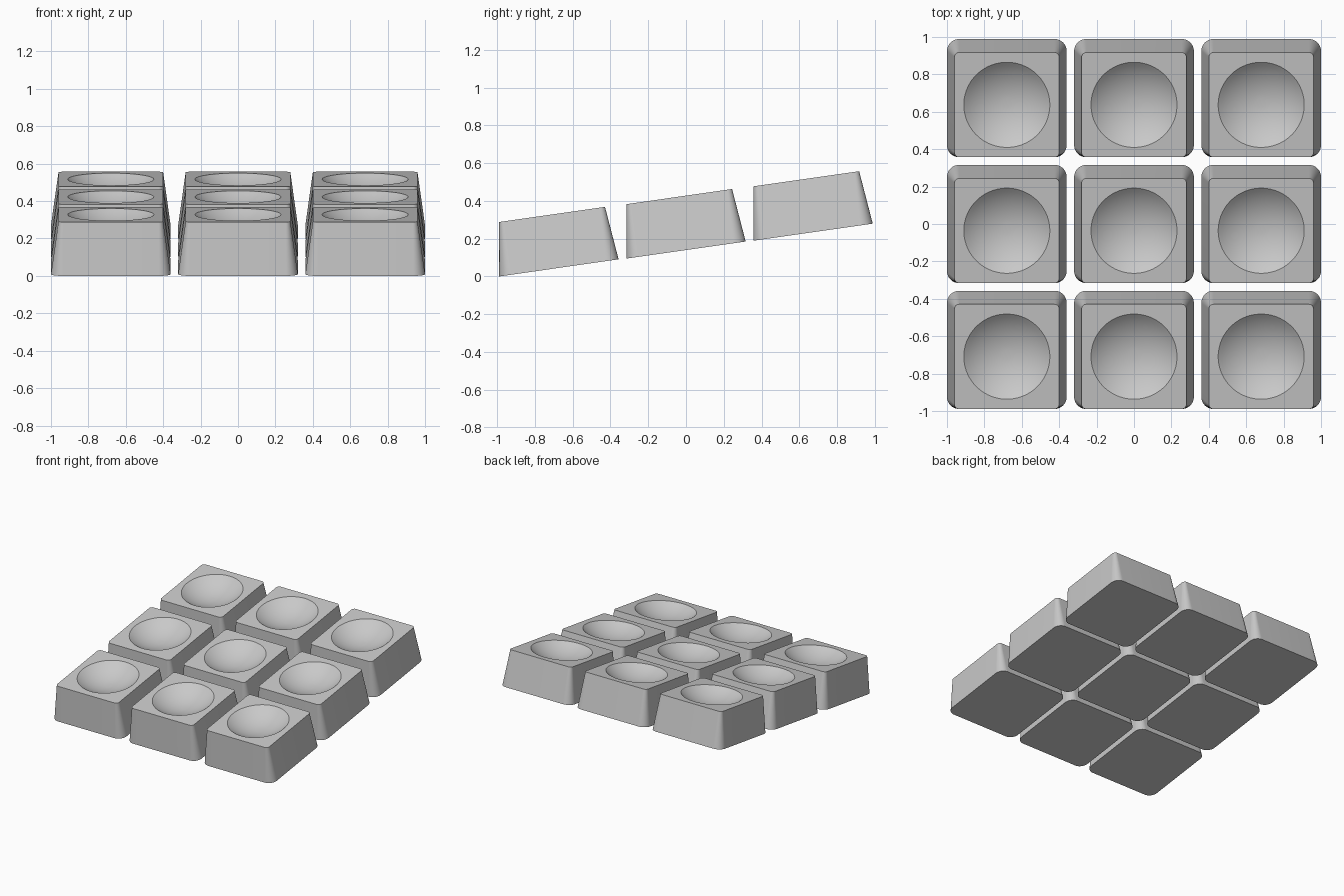
import bpy, bmesh, math
from mathutils import Vector

old = bpy.data.objects.get("Cube")
if old:
    bpy.data.objects.remove(old, do_unlink=True)

TILT = math.atan(0.143)
PER_CORNER = 16
SEGMENTS = 4 * PER_CORNER
DISH_RADIUS, DISH_ANGLE, DISH_RINGS = 0.23, math.radians(38), 10

grey = bpy.data.materials.new("light grey plastic")
grey.use_nodes = True
grey.diffuse_color = (0.58, 0.58, 0.58, 1)
grey.node_tree.nodes["Principled BSDF"].inputs["Base Color"].default_value = grey.diffuse_color


def rounded_ring(bm, half_width, depth, radius, height):
    """Rounded rectangle on the tilted plane, its front edge at y = 0."""
    ring = []
    for corner, (sx, sy) in enumerate([(1, 1), (-1, 1), (-1, -1), (1, -1)]):
        cx = sx * (half_width - radius)
        cy = depth / 2 + sy * (depth / 2 - radius)
        for j in range(PER_CORNER):
            a = math.pi / 2 * (corner + j / (PER_CORNER - 1))
            x, y = cx + radius * math.cos(a), cy + radius * math.sin(a)
            ring.append(bm.verts.new((x, y, height + y * math.tan(TILT))))
    return ring


def dish_ring(bm, centre, angle):
    """Circle of the spherical dish at the given angle from its axis."""
    sphere = DISH_RADIUS / math.sin(DISH_ANGLE)
    along = Vector((0, math.cos(TILT), math.sin(TILT)))
    normal = Vector((0, -math.sin(TILT), math.cos(TILT)))
    r = sphere * math.sin(angle)
    drop = sphere * (math.cos(angle) - math.cos(DISH_ANGLE))
    ring = []
    for i in range(SEGMENTS):
        a = math.tau * (i + 0.5) / SEGMENTS
        ring.append(bm.verts.new(centre + Vector((r * math.cos(a), 0, 0))
                                 + along * r * math.sin(a) - normal * drop))
    return ring


def bridge(bm, a, b):
    for i in range(len(a)):
        j = (i + 1) % len(a)
        bm.faces.new((a[i], a[j], b[j], b[i]))


# One key: flat base, tapered walls, sloping top with a round dish
bm = bmesh.new()
rings = [rounded_ring(bm, 0.32, 0.632, 0.065, 0),
         rounded_ring(bm, 0.28, 0.56, 0.025, 0.288)]
centre = Vector((0, 0.28, 0.288 + 0.28 * math.tan(TILT)))
rings += [dish_ring(bm, centre, DISH_ANGLE * k / DISH_RINGS)
          for k in range(DISH_RINGS, 0, -1)]
for lower, upper in zip(rings, rings[1:]):
    bridge(bm, lower, upper)
bm.faces.new(rings[0][::-1])
bm.faces.new(rings[-1])
bmesh.ops.recalc_face_normals(bm, faces=bm.faces)
mesh = bpy.data.meshes.new("key")
bm.to_mesh(mesh)
bm.free()
mesh.materials.append(grey)

# Three rows of three keys, each row a step higher
bpy.ops.object.select_all(action='DESELECT')
for row, row_name in enumerate(("front", "middle", "back")):
    for col, col_name in enumerate(("right", "centre", "left")):
        key = bpy.data.objects.new(f"{row_name}_{col_name}_key", mesh)
        key.location = (0.68 * (col - 1), 0.673 * (row - 1) - 0.316, 0.0945 * row)
        bpy.context.collection.objects.link(key)
key.select_set(True)
bpy.context.view_layer.objects.active = key
bpy.ops.object.shade_smooth_by_angle(angle=math.radians(25))
